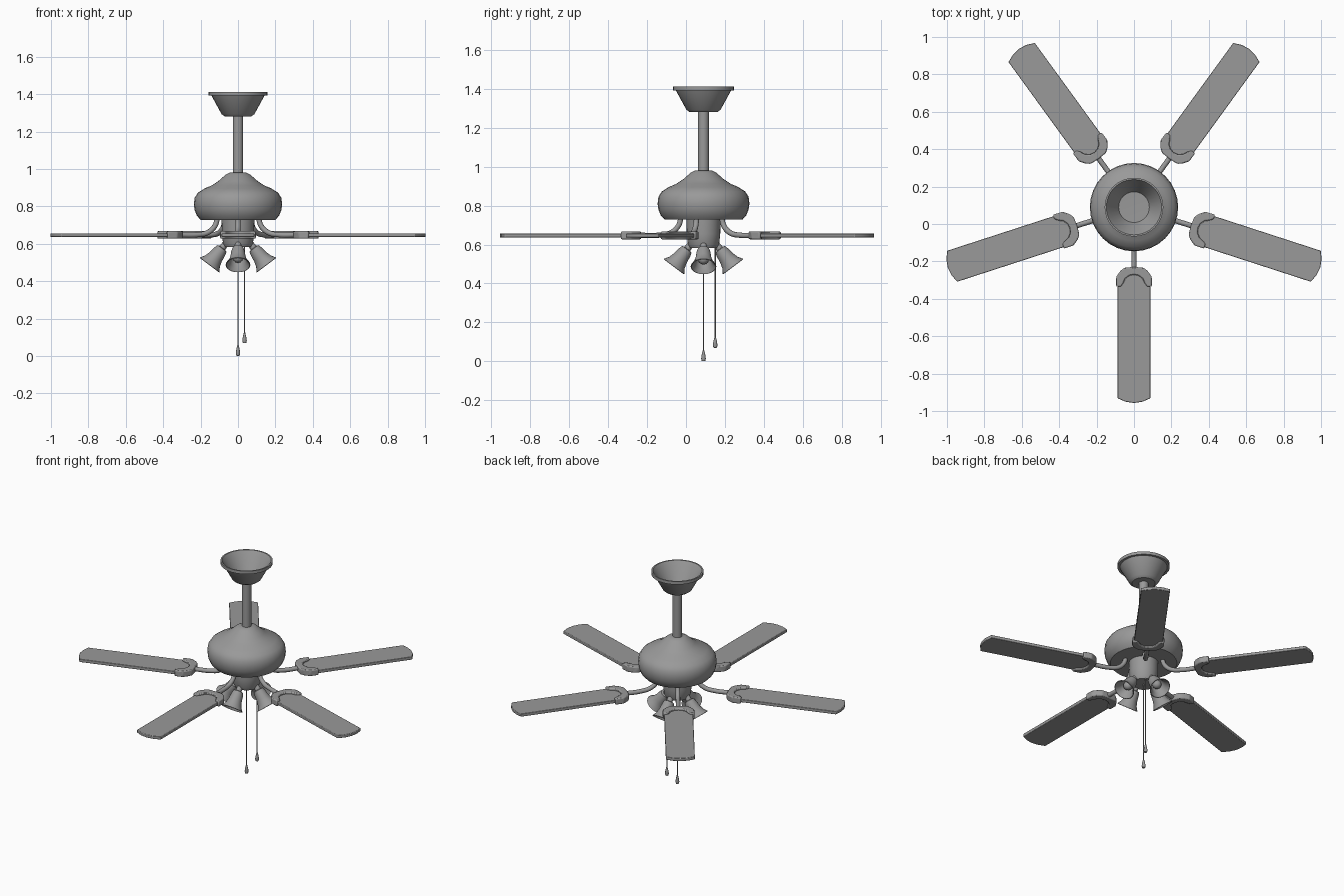
import bpy, bmesh
from math import pi, sin, cos, radians
from mathutils import Matrix, Vector

if "Cube" in bpy.data.objects:
    bpy.data.objects.remove(bpy.data.objects["Cube"])

grey = bpy.data.materials.new("plain_grey")
grey.use_nodes = True
COLOUR = (0.32, 0.32, 0.32, 1)
grey.diffuse_color = COLOUR
grey.node_tree.nodes["Principled BSDF"].inputs["Base Color"].default_value = COLOUR

# Vertical axis of the fan
AXIS = Matrix.Translation((0, 0.09, 0))


def finish(obj, angle=35):
    obj.data.materials.clear()
    obj.data.materials.append(grey)
    bpy.ops.object.select_all(action="DESELECT")
    obj.select_set(True)
    bpy.context.view_layer.objects.active = obj
    bpy.ops.object.shade_smooth_by_angle(angle=radians(angle))
    return obj


def add_mesh(name, bm, matrix, angle=35):
    bmesh.ops.remove_doubles(bm, verts=bm.verts, dist=1e-5)
    bmesh.ops.recalc_face_normals(bm, faces=bm.faces)
    mesh = bpy.data.meshes.new(name)
    bm.to_mesh(mesh)
    bm.free()
    obj = bpy.data.objects.new(name, mesh)
    bpy.context.collection.objects.link(obj)
    obj.matrix_world = matrix
    return finish(obj, angle)


def lathe(name, profile, matrix=AXIS, steps=32, angle=35):
    """Turn a (radius, height) profile around the local z axis."""
    bm = bmesh.new()
    verts = [bm.verts.new((r, 0, z)) for r, z in profile]
    edges = [bm.edges.new(pair) for pair in zip(verts, verts[1:])]
    bmesh.ops.spin(bm, geom=verts + edges, cent=(0, 0, 0), axis=(0, 0, 1),
                   angle=2 * pi, steps=steps)
    return add_mesh(name, bm, matrix, angle)


def plate(name, half, low, high, matrix, bevel):
    """Extrude an outline that is mirrored across the local x axis."""
    outline = half + [(x, -y) for x, y in reversed(half) if y > 0]
    bm = bmesh.new()
    face = bm.faces.new([bm.verts.new((x, y, low)) for x, y in outline])
    grown = bmesh.ops.extrude_face_region(bm, geom=[face])["geom"]
    top = [v for v in grown if isinstance(v, bmesh.types.BMVert)]
    bmesh.ops.translate(bm, verts=top, vec=(0, 0, high - low))
    obj = add_mesh(name, bm, matrix)
    mod = obj.modifiers.new("soft_edge", "BEVEL")
    mod.width = bevel
    mod.segments = 2
    return obj


def tube(name, points, radius, matrix):
    curve = bpy.data.curves.new(name, "CURVE")
    curve.dimensions = "3D"
    curve.bevel_depth = radius
    curve.bevel_resolution = 3
    curve.resolution_u = 6
    curve.use_fill_caps = True
    spline = curve.splines.new("BEZIER")
    spline.bezier_points.add(len(points) - 1)
    for bp, co in zip(spline.bezier_points, points):
        bp.co = co
        bp.handle_left_type = bp.handle_right_type = "AUTO"
    obj = bpy.data.objects.new(name, curve)
    bpy.context.collection.objects.link(obj)
    obj.matrix_world = matrix
    bpy.ops.object.select_all(action="DESELECT")
    obj.select_set(True)
    bpy.context.view_layer.objects.active = obj
    bpy.ops.object.convert(target="MESH")
    return finish(bpy.context.view_layer.objects.active, 50)


# Ceiling canopy, an open bowl, and the rod below it
lathe("ceiling_canopy", [(0, 1.28), (0.07, 1.28), (0.088, 1.293), (0.142, 1.392),
                         (0.157, 1.392), (0.157, 1.412), (0.148, 1.412),
                         (0.132, 1.388), (0.082, 1.3), (0, 1.297)])
lathe("down_rod", [(0, 0.96), (0.028, 0.96), (0.028, 1.285), (0, 1.285)])

# Motor housing and the switch hub under it
lathe("motor_housing", [(0, 0.98), (0.045, 0.98), (0.065, 0.97), (0.105, 0.935),
                        (0.14, 0.912), (0.18, 0.895), (0.215, 0.872),
                        (0.232, 0.845), (0.236, 0.81), (0.232, 0.78),
                        (0.22, 0.75), (0.2, 0.728), (0, 0.728)], angle=45)
lathe("switch_hub", [(0, 0.735), (0.088, 0.735), (0.086, 0.655), (0.08, 0.6),
                     (0.07, 0.582), (0, 0.582)])

# Five blades with their brackets and curved arms
blade_half = [(0.36, 0), (0.365, 0.025), (0.382, 0.047), (0.41, 0.06),
              (0.425, 0.087), (1.022, 0.087), (1.04, 0.045), (1.047, 0)]
bracket_half = [(0.36, 0), (0.365, 0.025), (0.382, 0.047), (0.41, 0.06),
                (0.425, 0.07), (0.425, 0.095), (0.372, 0.095), (0.34, 0.072),
                (0.323, 0.05), (0.32, 0)]
arm_path = [(0.115, 0, 0.74), (0.13, 0, 0.695), (0.17, 0, 0.66),
            (0.23, 0, 0.648), (0.335, 0, 0.648)]
for i in range(5):
    spot = AXIS @ Matrix.Rotation(radians(72 * i - 90), 4, "Z")
    plate(f"blade_{i + 1}", blade_half, 0.636, 0.656, spot, 0.003)
    plate(f"blade_bracket_{i + 1}", bracket_half, 0.627, 0.667, spot, 0.006)
    tube(f"blade_arm_{i + 1}", arm_path, 0.014, spot)

# Four tilted lamps: socket, hollow bell shade and bulb
shade = [(0.016, 0), (0.03, 0.004), (0.036, 0.025), (0.041, 0.06), (0.05, 0.09),
         (0.066, 0.114), (0.062, 0.116), (0.046, 0.092), (0.037, 0.06),
         (0.032, 0.027), (0.016, 0.008)]
bulb = [(0, 0.012), (0.014, 0.02)] + [
    (0.028 * sin(a), 0.066 - 0.028 * cos(a)) for a in
    [pi * k / 8 for k in range(2, 8)]] + [(0, 0.094)]
for i in range(4):
    tilt = Matrix.Rotation(pi / 2 * i, 4, "Z") @ Matrix.Translation((0.083, 0, 0.578))
    spot = AXIS @ tilt @ Matrix.Rotation(radians(143), 4, "Y")
    lathe(f"lamp_socket_{i + 1}", [(0, -0.03), (0.017, -0.03), (0.019, 0.01), (0, 0.01)],
          spot, 16)
    lathe(f"lamp_shade_{i + 1}", shade, spot, 24)
    lathe(f"lamp_bulb_{i + 1}", bulb, spot, 16, 60)

# Two pull cords with teardrop handles
handle = [(0, 0), (0.009, 0.002), (0.012, 0.014), (0.009, 0.034), (0.004, 0.056),
          (0, 0.058)]
for name, x, y, z in (("centre", 0, 0, 0), ("side", 0.035, 0.06, 0.068)):
    spot = AXIS @ Matrix.Translation((x, y, z))
    lathe(f"{name}_pull_handle", handle, spot, 12, 50)
    lathe(f"{name}_pull_cord", [(0, 0.05), (0.003, 0.05), (0.003, 0.6 - z), (0, 0.6 - z)],
          spot, 8, 50)
